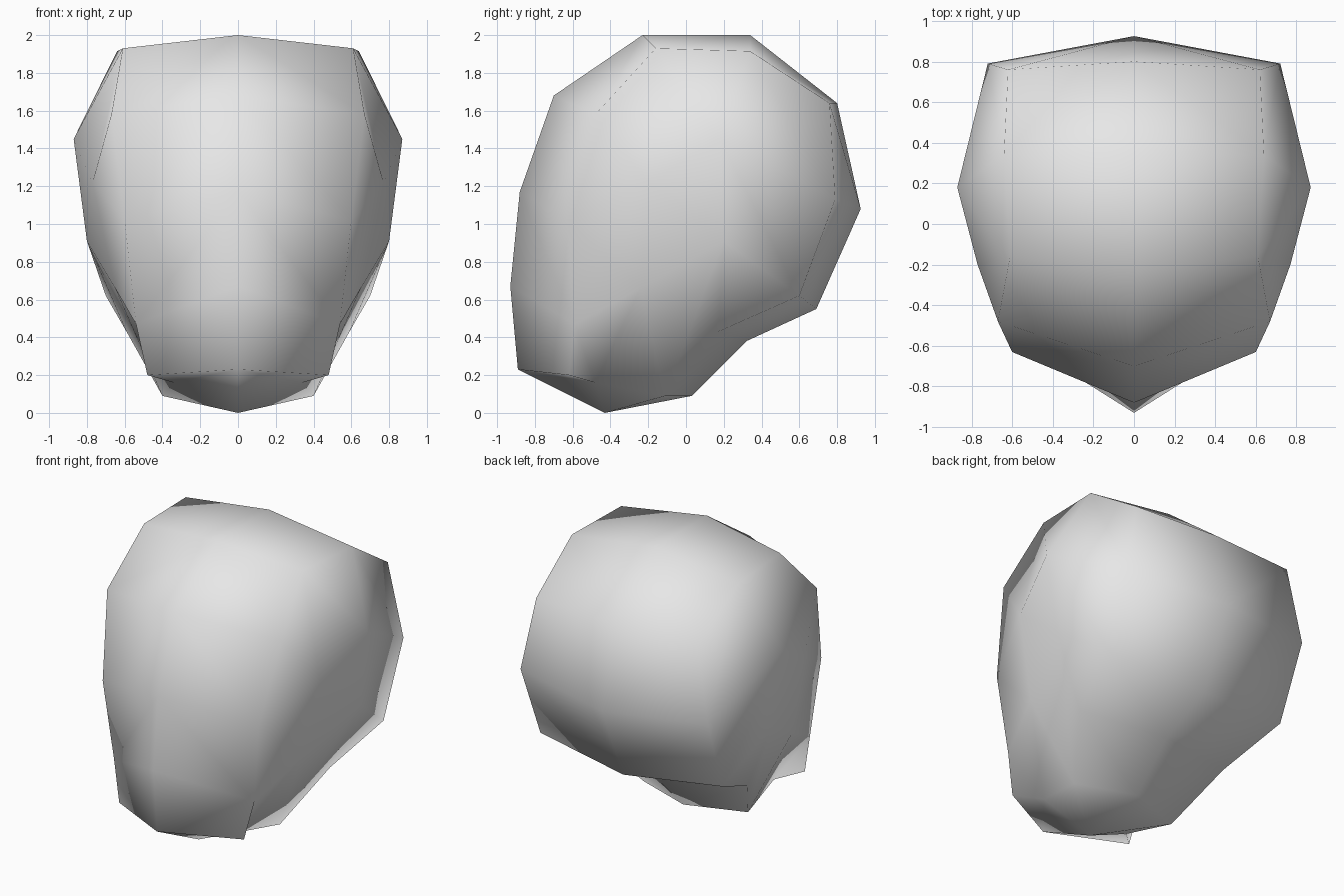
import bpy
import bmesh
from mathutils import Vector

old_cube = bpy.data.objects.get("Cube")
if old_cube:
    bpy.data.objects.remove(old_cube, do_unlink=True)

# Plain grey clay
clay = bpy.data.materials.new("clay_grey")
clay.use_nodes = True
clay.diffuse_color = (0.8, 0.8, 0.8, 1)
clay.node_tree.nodes["Principled BSDF"].inputs["Base Color"].default_value = (0.8, 0.8, 0.8, 1)

# Profile on the centre line (y, z): brow, face, chin, throat, nape, crown
centre_profile = [
    (-.70, 1.68), (-.88, 1.17), (-.93, .67), (-.89, .23),
    (-.43, 0), (.03, .09), (.32, .38), (.69, .55),
    (.925, 1.08), (.80, 1.64), (.34, 2), (-.23, 2),
]

# Side of the head as a square patch, rows from crown to jaw, front to back
side_patch = [
    [(.67, -.48, 1.58), (.61, -.16, 1.93), (.64, .34, 1.915), (.62, .76, 1.64)],
    [(.60, -.63, 1.02), (.77, -.20, 1.22), (.87, .18, 1.45), (.72, .79, 1.13)],
    [(.54, -.59, .47), (.65, -.24, .66), (.80, .20, .91), (.70, .60, .62)],
    [(.48, -.62, .20), (.34, -.48, .16), (.40, -.11, .09), (.59, .17, .43)],
]


def patch_border(grid):
    """Walk the border of the patch in the same order as the profile."""
    front = [row[0] for row in grid]
    jaw = grid[-1][1:]
    back = [row[-1] for row in reversed(grid[:-1])]
    crown = list(reversed(grid[0][1:-1]))
    return front + jaw + back + crown


# Left half of the head
bm = bmesh.new()
centre = [bm.verts.new((0, y, z)) for y, z in centre_profile]
side = [[bm.verts.new(point) for point in row] for row in side_patch]

# Band joining the centre line to the side patch
border = patch_border(side)
count = len(centre)
for i in range(count):
    j = (i + 1) % count
    bm.faces.new((centre[i], centre[j], border[j], border[i]))

# Quads filling the side patch
for upper, lower in zip(side, side[1:]):
    for k in range(len(upper) - 1):
        bm.faces.new((upper[k], lower[k], lower[k + 1], upper[k + 1]))

# Make every normal point outward
bmesh.ops.recalc_face_normals(bm, faces=bm.faces[:])
bm.normal_update()
total = sum((f.normal * f.calc_area() for f in bm.faces), Vector())
if total.x < 0:
    bmesh.ops.reverse_faces(bm, faces=bm.faces[:])
for face in bm.faces:
    face.smooth = True

mesh = bpy.data.meshes.new("head")
bm.to_mesh(mesh)
bm.free()
mesh.materials.append(clay)
head = bpy.data.objects.new("head", mesh)
bpy.context.collection.objects.link(head)

# Mirror to the right half, welded along the centre line
mirror = head.modifiers.new("mirror_halves", "MIRROR")
mirror.use_axis[0] = True
mirror.use_clip = True
mirror.use_mirror_merge = True
